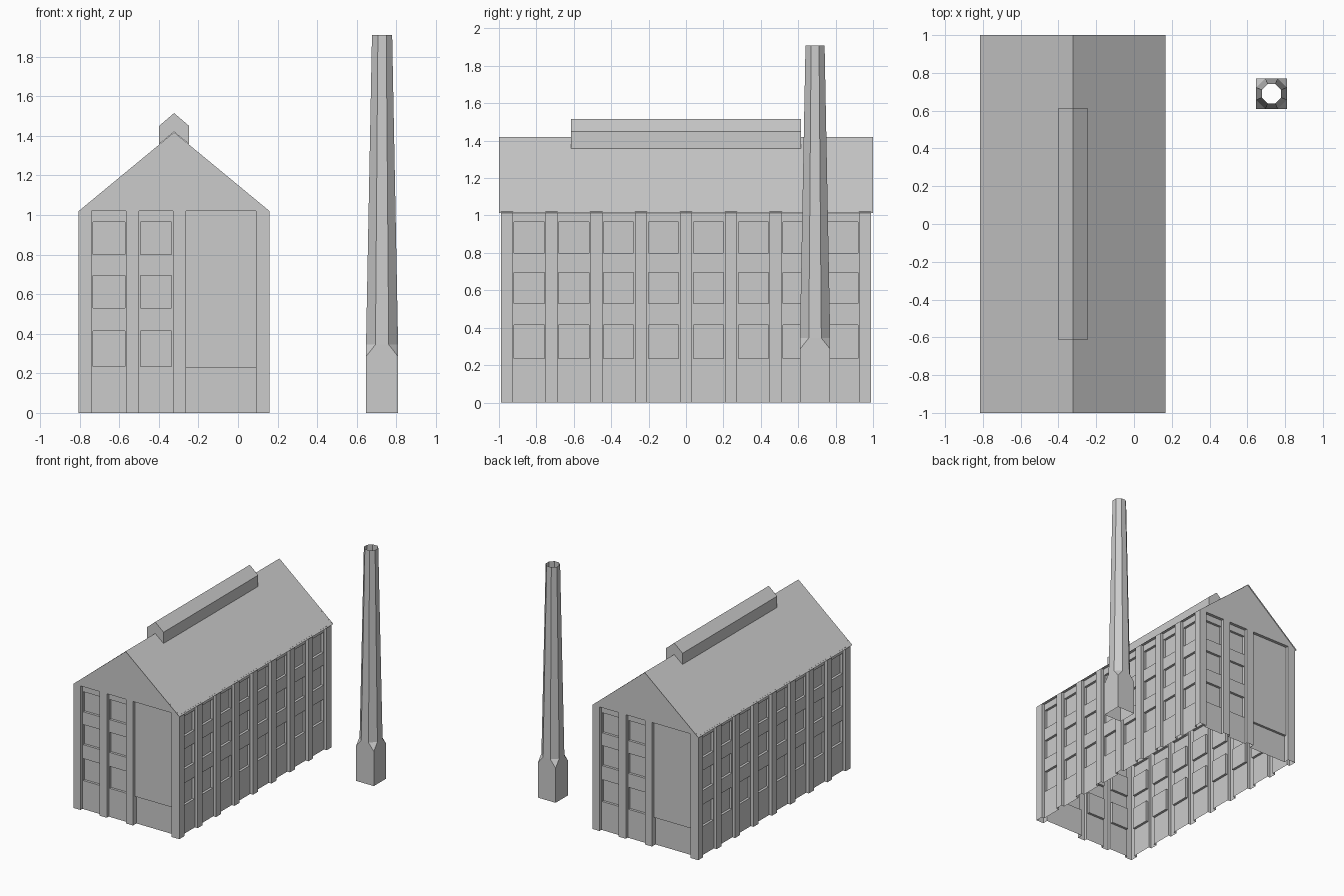
import bpy, bmesh, math
from mathutils import Vector

if "Cube" in bpy.data.objects:
    bpy.data.objects.remove(bpy.data.objects["Cube"])

CX, HALF, HLEN = -0.323, 0.482, 0.99      # hall axis, half width, half length
EAVE, RIDGE = 1.02, 1.42
BAY, REVEAL, INSET = 0.025, 0.02, 0.007   # bay depth, window depth, window margin
FLOORS = [(0.235, 0.415), (0.53, 0.695), (0.80, 0.965)]
DOOR_TOP = 0.23


def make(name, polys):
    """Make a flat-shaded object from a list of polygons."""
    bm = bmesh.new()
    for p in polys:
        bm.faces.new([bm.verts.new(v) for v in p])
    bmesh.ops.remove_doubles(bm, verts=bm.verts, dist=1e-5)
    bmesh.ops.recalc_face_normals(bm, faces=bm.faces)
    flat = [e for e in bm.edges if len(e.link_faces) == 2 and e.calc_face_angle(1) < 1e-3]
    bmesh.ops.dissolve_edges(bm, edges=flat, use_verts=False)
    me = bpy.data.meshes.new(name)
    bm.to_mesh(me)
    bm.free()
    ob = bpy.data.objects.new(name, me)
    bpy.context.collection.objects.link(ob)
    return ob


def wall(name, start, along, length, bays, gable=False):
    """Relief sheet: pilasters, recessed bays, deeper windows or a loading door."""
    along = Vector(along)
    inward = Vector((0, 0, 1)).cross(along)
    us, zs = {0, length}, {0, EAVE, DOOR_TOP}
    for a, b, kind in bays:
        us |= {a, b}
        if kind == "window":
            us |= {a + INSET, b - INSET}
    for f in FLOORS:
        zs |= set(f)
    us, zs = sorted(us), sorted(zs)

    def depth(u, z):
        for a, b, kind in bays:
            if a < u < b:
                if kind == "door":
                    return BAY + (REVEAL if z < DOOR_TOP else 0)
                pane = a + INSET < u < b - INSET and any(lo < z < hi for lo, hi in FLOORS)
                return BAY + (REVEAL if pane else 0)
        return 0

    def pt(u, z, d):
        return Vector(start) + along * u + inward * d + Vector((0, 0, z))

    polys = []
    nu, nz = len(us) - 1, len(zs) - 1
    dep = [[depth((us[i] + us[i + 1]) / 2, (zs[j] + zs[j + 1]) / 2)
            for j in range(nz)] for i in range(nu)]
    for i in range(nu):
        for j in range(nz):
            a, b, lo, hi, d = us[i], us[i + 1], zs[j], zs[j + 1], dep[i][j]
            polys.append([pt(a, lo, d), pt(b, lo, d), pt(b, hi, d), pt(a, hi, d)])
            e = dep[i + 1][j] if i + 1 < nu else 0
            if e != d:      # side of a step
                polys.append([pt(b, lo, d), pt(b, lo, e), pt(b, hi, e), pt(b, hi, d)])
            e = dep[i][j + 1] if j + 1 < nz else 0
            if e != d:      # sill, lintel or bay top
                polys.append([pt(a, hi, d), pt(b, hi, d), pt(b, hi, e), pt(a, hi, e)])
    if gable:
        polys.append([pt(0, EAVE, 0), pt(length, EAVE, 0), pt(length / 2, RIDGE - 0.002, 0)])
    return make(name, polys)


# Hall walls: the ends are the same design turned half round
end_bays = [(0.065, 0.24, "window"), (0.305, 0.477, "window"), (0.542, 0.895, "door")]
centres = [HLEN + s * c for s in (-1, 1) for c in (0.12, 0.36, 0.60, 0.838)]
side_bays = [(c - 0.0875, c + 0.0875, "window") for c in sorted(centres)]
wall("front_wall", (CX - HALF, -HLEN, 0), (1, 0, 0), 2 * HALF, end_bays, True)
wall("back_wall", (CX + HALF, HLEN, 0), (-1, 0, 0), 2 * HALF, end_bays, True)
wall("right_wall", (CX + HALF, -HLEN, 0), (0, 1, 0), 2 * HLEN, side_bays)
wall("left_wall", (CX - HALF, HLEN, 0), (0, -1, 0), 2 * HLEN, side_bays)


def extrude_y(name, profile, half, ends=None):
    """Sweep an open x-z profile along y, with optional end caps."""
    polys = [[(CX + x0, -half, z0), (CX + x1, -half, z1), (CX + x1, half, z1), (CX + x0, half, z0)]
             for (x0, z0), (x1, z1) in zip(profile, profile[1:])]
    if ends:
        polys += [[(CX + x, y, z) for x, z in ends] for y in (-half, half)]
    return make(name, polys)


# Roof sheet with a slight overhang
extrude_y("roof", [(-0.491, 1.012), (0, RIDGE), (0.491, 1.012)], 1.0)

# Ridge vent straddling the roof
vent = [(-0.076, 1.358), (-0.076, 1.45), (0, 1.515), (0.076, 1.45), (0.076, 1.358)]
extrude_y("ridge_vent", vent, 0.615, vent + [(0, RIDGE)])

# Chimney: open square base blending into a tapering octagonal stack
PX, PY, R = 0.728, 0.69, 0.081


def octagon(apothem, z):
    r = apothem / math.cos(math.pi / 8)
    angs = [math.pi / 8 + k * math.pi / 4 for k in range(8)]
    return [(PX + r * math.cos(t), PY + r * math.sin(t), z) for t in angs]


def square(z):
    return [(PX + R * sx, PY + R * sy, z) for sx, sy in ((1, 1), (-1, 1), (-1, -1), (1, -1))]


low, top, foot, shoulder = octagon(R, 0.345), octagon(0.051, 1.91), square(0), square(0.285)
polys = []
for k in range(8):
    polys.append([low[k], low[(k + 1) % 8], top[(k + 1) % 8], top[k]])
for k in range(4):
    n = (k + 1) % 4
    polys.append([foot[k], foot[n], shoulder[n], low[(2 * k + 2) % 8], low[2 * k + 1], shoulder[k]])
    polys.append([shoulder[k], low[2 * k + 1], low[2 * k]])
make("chimney", polys)
